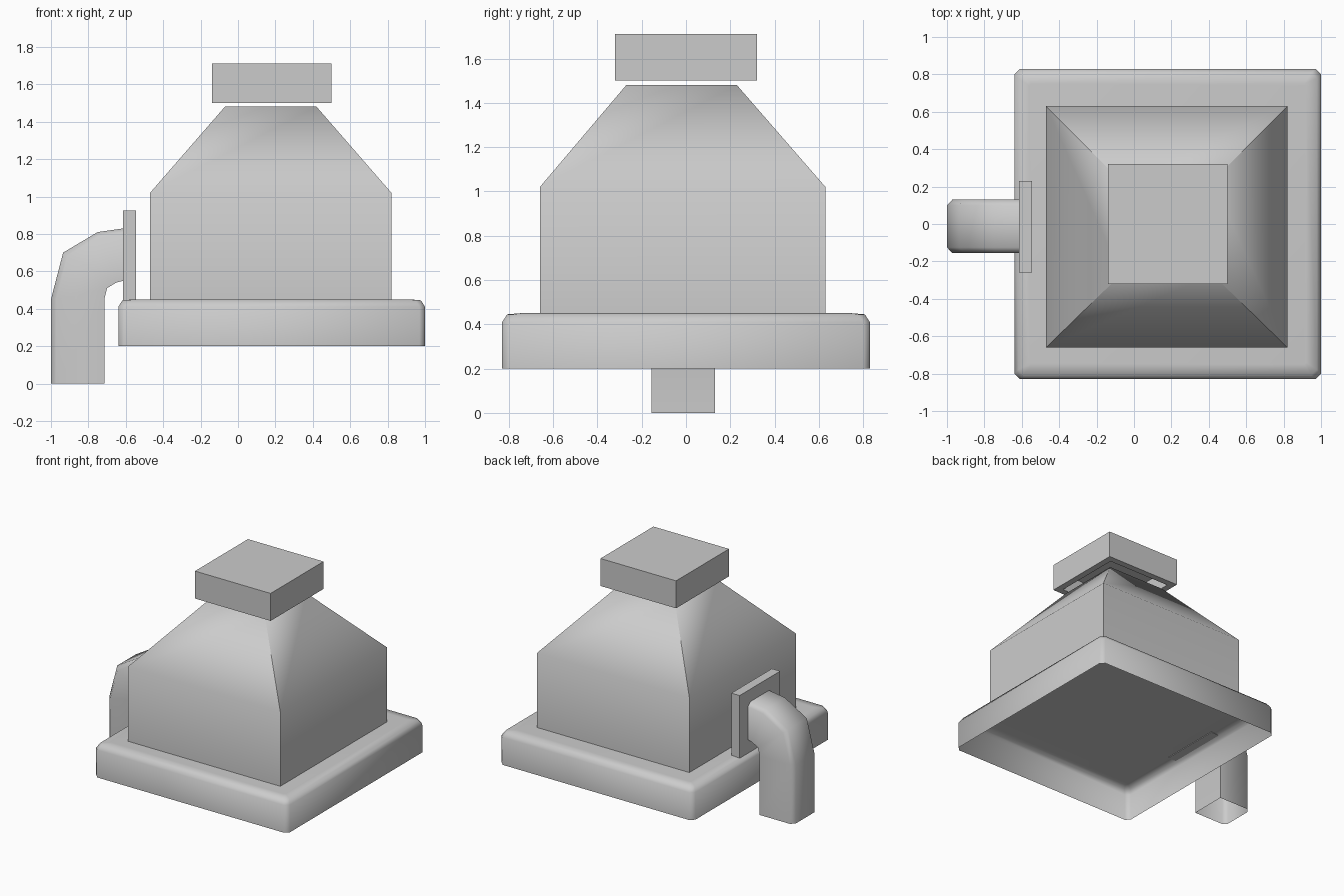
import bpy, bmesh, math

if "Cube" in bpy.data.objects:
    bpy.data.objects.remove(bpy.data.objects["Cube"])

grey = bpy.data.materials.new("plain grey")
grey.use_nodes = True
COLOUR = (0.6, 0.6, 0.6, 1)
grey.diffuse_color = COLOUR
grey.node_tree.nodes["Principled BSDF"].inputs["Base Color"].default_value = COLOUR


def rect(x0, x1, y0, y1, z, cut=0):
    """Counter-clockwise rectangle at height z, with optional cut corners."""
    if not cut:
        return [(x0, y0, z), (x1, y0, z), (x1, y1, z), (x0, y1, z)]
    c = cut
    return [(x0 + c, y0, z), (x1 - c, y0, z), (x1, y0 + c, z), (x1, y1 - c, z),
            (x1 - c, y1, z), (x0 + c, y1, z), (x0, y1 - c, z), (x0, y0 + c, z)]


def loft(name, rings, cap_start=True, cap_end=True, smooth=None):
    """Skin a stack of equal-sized rings into one object."""
    bm = bmesh.new()
    loops = [[bm.verts.new(p) for p in ring] for ring in rings]
    n = len(loops[0])
    for a, b in zip(loops, loops[1:]):
        for i in range(n):
            j = (i + 1) % n
            bm.faces.new((a[i], a[j], b[j], b[i]))
    if cap_start:
        bm.faces.new(loops[0][::-1])
    if cap_end:
        bm.faces.new(loops[-1])
    mesh = bpy.data.meshes.new(name)
    bm.to_mesh(mesh)
    bm.free()
    mesh.materials.append(grey)
    obj = bpy.data.objects.new(name, mesh)
    bpy.context.collection.objects.link(obj)
    if smooth:
        bpy.ops.object.select_all(action='DESELECT')
        obj.select_set(True)
        bpy.context.view_layer.objects.active = obj
        bpy.ops.object.shade_smooth_by_angle(angle=math.radians(smooth))
    return obj


# Base tray: hollow shell, open underneath, with a softened top rim
def tray_ring(inset, z, cut):
    return rect(-0.64 + inset, 1.0 - inset, -0.83 + inset, 0.83 - inset, z, cut)

loft("base_tray", [tray_ring(0, 0.2, 0.03), tray_ring(0, 0.41, 0.03),
                   tray_ring(0.022, 0.445, 0.03), tray_ring(0.08, 0.45, 0.01)],
     cap_start=False, smooth=75)

# Main housing: straight walls, then a tapering shoulder
loft("housing", [rect(-0.47, 0.82, -0.66, 0.63, 0.445),
                 rect(-0.47, 0.82, -0.66, 0.63, 1.02),
                 rect(-0.07, 0.42, -0.27, 0.23, 1.48)], smooth=50)

# Cap floating over the housing, recessed from below
CAP = (-0.14, 0.5, -0.32, 0.32)
RIM = 0.05
hollow = (CAP[0] + RIM, CAP[1] - RIM, CAP[2] + RIM, CAP[3] - RIM)
loft("top_cap", [rect(*hollow, 1.63), rect(*hollow, 1.5),
                 rect(*CAP, 1.5), rect(*CAP, 1.71)])

# Flange plate on the right side
loft("pipe_flange", [rect(-0.615, -0.545, -0.26, 0.23, 0.445),
                     rect(-0.615, -0.545, -0.26, 0.23, 0.925)])

# Elbow pipe: sections run between an outer and an inner bend profile (x, z)
outer = [(-1.0, 0), (-1.0, 0.45), (-0.935, 0.70), (-0.75, 0.81), (-0.61, 0.83)]
inner = [(-0.715, 0), (-0.715, 0.45), (-0.70, 0.51), (-0.65, 0.54), (-0.61, 0.55)]
# (fraction from outer to inner, y), outer corners chamfered
section = [(0, -0.125), (0.1, -0.155), (1, -0.155), (1, 0.13), (0.1, 0.13), (0, 0.10)]
rings = [[(o[0] + (i[0] - o[0]) * t, y, o[1] + (i[1] - o[1]) * t) for t, y in section]
         for o, i in zip(outer, inner)]
loft("elbow_pipe", rings, cap_start=False, cap_end=False, smooth=60)
